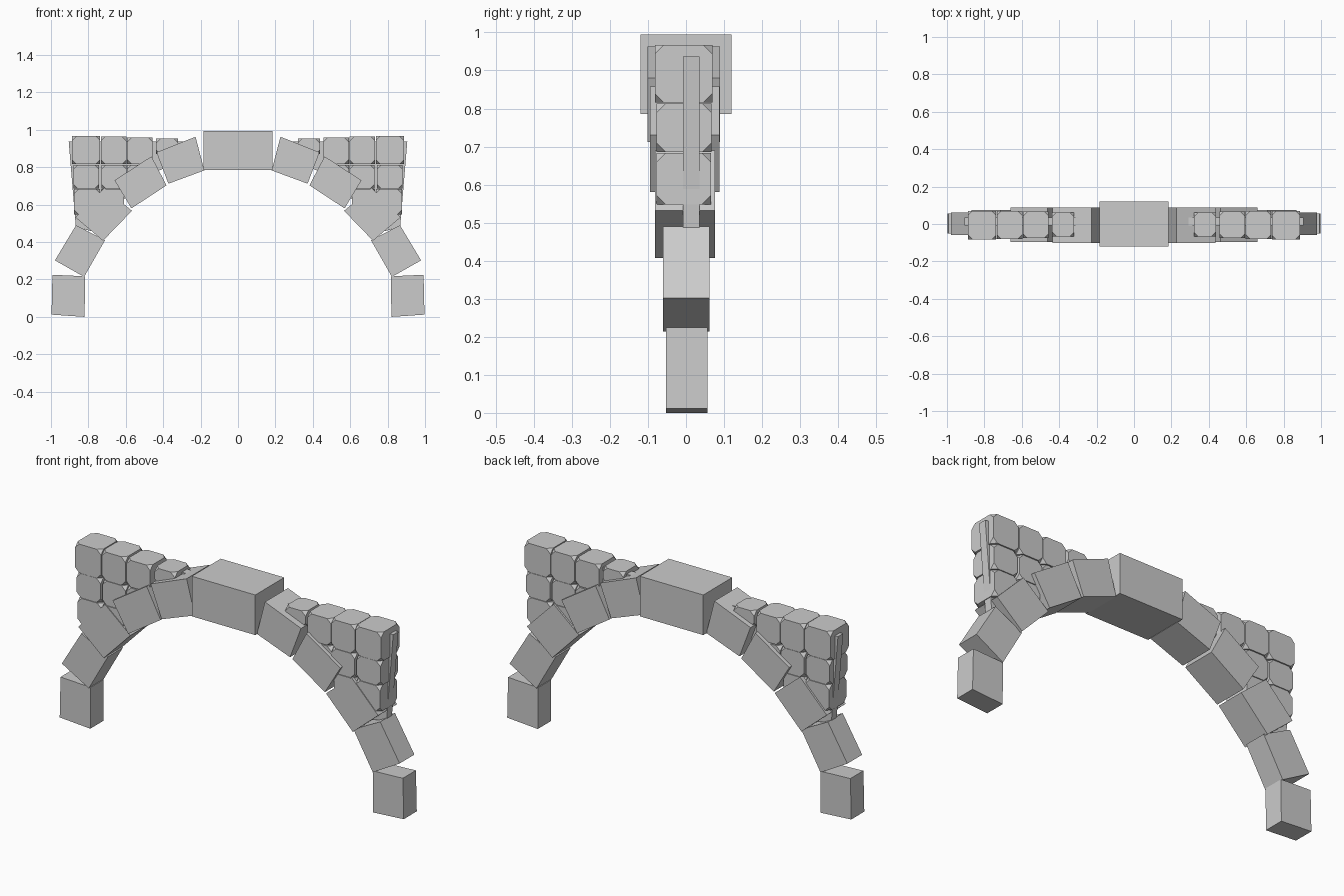
import bpy
import bmesh

cube = bpy.data.objects.get("Cube")
if cube:
    bpy.data.objects.remove(cube, do_unlink=True)

stone_grey = bpy.data.materials.new("stone grey")
stone_grey.use_nodes = True
COLOUR = (0.6, 0.6, 0.6, 1)
stone_grey.diffuse_color = COLOUR
stone_grey.node_tree.nodes["Principled BSDF"].inputs["Base Color"].default_value = COLOUR


def prism(name, profile, front, back, side=1, chip=0):
    """Extrude an x-z outline through y; chip cuts off every corner point."""
    bm = bmesh.new()
    face = bm.faces.new([bm.verts.new((side * x, front, z)) for x, z in profile])
    extruded = bmesh.ops.extrude_face_region(bm, geom=[face])
    moved = [v for v in extruded["geom"] if isinstance(v, bmesh.types.BMVert)]
    bmesh.ops.translate(bm, verts=moved, vec=(0, back - front, 0))
    if chip:
        bmesh.ops.bevel(bm, geom=bm.verts[:], offset=chip, segments=1,
                        profile=0.5, affect='VERTICES')
    bmesh.ops.recalc_face_normals(bm, faces=bm.faces[:])
    mesh = bpy.data.meshes.new(name)
    bm.to_mesh(mesh)
    bm.free()
    mesh.materials.append(stone_grey)
    obj = bpy.data.objects.new(name, mesh)
    bpy.context.collection.objects.link(obj)
    return obj


def rect(x0, x1, z0, z1):
    return [(x0, z0), (x1, z0), (x1, z1), (x0, z1)]


# Arch stones from foot to crown: outline, front y, back y
arch = {
    "foot_stone": ([(.82, 0), (.997, .012), (.992, .225), (.818, .217)], -.052, .056),
    "lower_stone": ([(.823, .214), (.979, .302), (.866, .49), (.711, .41)], -.06, .062),
    "haunch_stone": ([(.722, .407), (.869, .532), (.714, .69), (.567, .567)], -.081, .076),
    "upper_stone": ([(.57, .58), (.66, .73), (.463, .858), (.382, .703)], -.095, .088),
    "crown_stone": ([(.372, .712), (.436, .88), (.227, .963), (.18, .783)], -.101, .089),
}

# Corner-filling blocks: x range, z range, front y, back y
blocks = {
    "top_block_outer": (.737, .887, .816, .967, -.082, .070),
    "top_block_middle": (.597, .733, .816, .965, -.080, .070),
    "top_block_inner": (.456, .593, .818, .958, -.076, .067),
    "top_block_small": (.320, .438, .870, .953, -.066, .062),
    "middle_block_outer": (.742, .880, .686, .813, -.078, .067),
    "middle_block_middle": (.597, .731, .686, .813, -.078, .067),
    "middle_block_inner": (.470, .593, .690, .813, -.074, .067),
    "low_block_outer": (.737, .876, .548, .683, -.077, .066),
    "low_block_inner": (.610, .733, .555, .683, -.077, .066),
}

# Thin slab running through the middle of the blocks
core = [(.905, .937), (.867, .48), (.75, .45), (.62, .62), (.45, .77),
        (.27, .85), (.27, .937)]

for side, label in ((1, "left"), (-1, "right")):
    for name, (outline, front, back) in arch.items():
        prism(f"{label}_{name}", outline, front, back, side)
    for name, (x0, x1, z0, z1, front, back) in blocks.items():
        prism(f"{label}_{name}", rect(x0, x1, z0, z1), front, back, side, .024)
    prism(f"{label}_core_slab", core, -.008, .035, side)

# Keystone
prism("keystone", rect(-.184, .184, .785, .995), -.12, .12)
